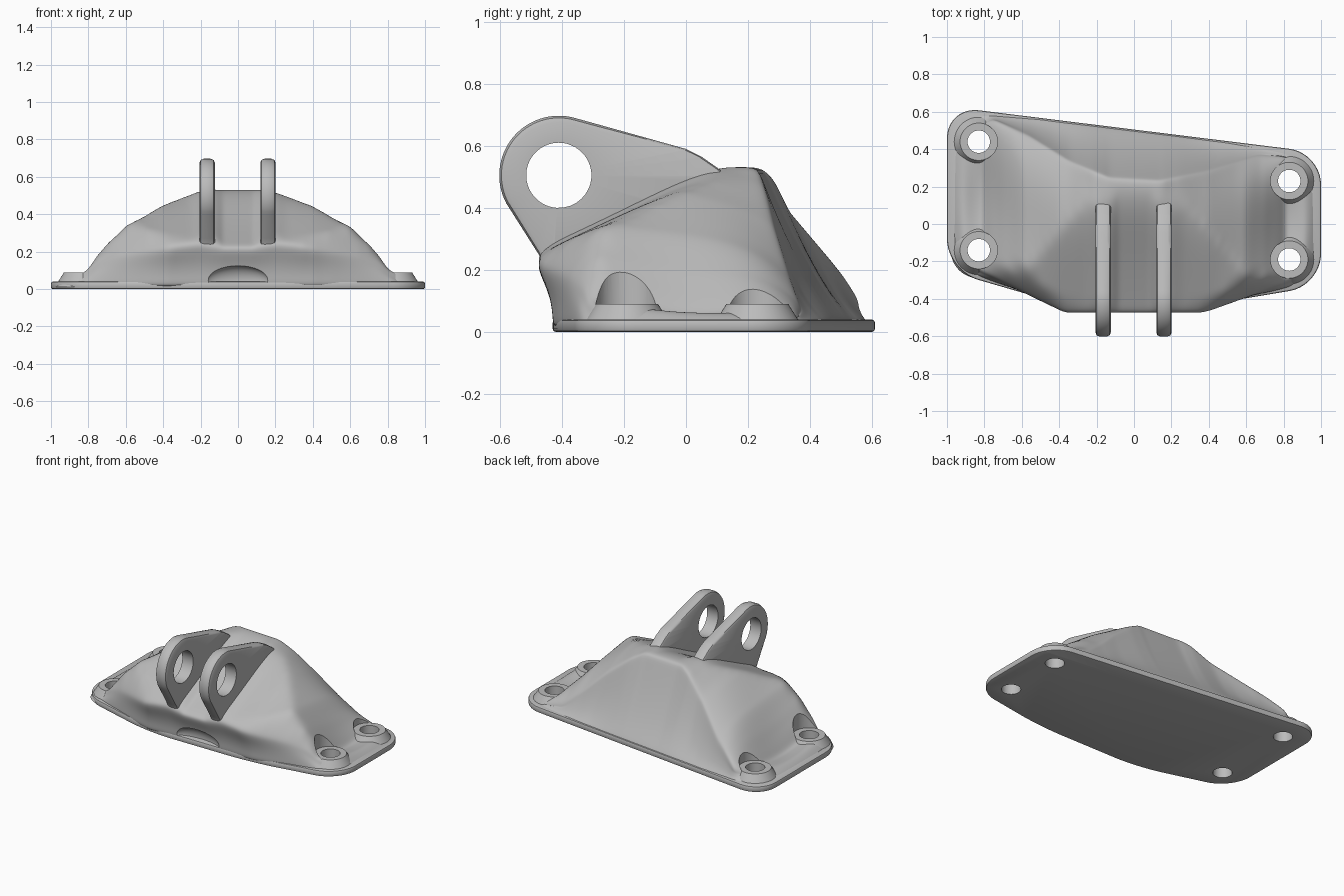
import bpy, bmesh, math

if "Cube" in bpy.data.objects:
    bpy.data.objects.remove(bpy.data.objects["Cube"])

metal = bpy.data.materials.new("plain grey metal")
metal.use_nodes = True
GREY = (0.5, 0.5, 0.5, 1)
metal.diffuse_color = GREY
metal.node_tree.nodes["Principled BSDF"].inputs["Base Color"].default_value = GREY


def make(name, bm):
    bmesh.ops.recalc_face_normals(bm, faces=bm.faces)
    mesh = bpy.data.meshes.new(name)
    bm.to_mesh(mesh)
    bm.free()
    mesh.materials.append(metal)
    ob = bpy.data.objects.new(name, mesh)
    bpy.context.collection.objects.link(ob)
    return ob


def activate(ob):
    bpy.ops.object.select_all(action="DESELECT")
    bpy.context.view_layer.objects.active = ob
    ob.select_set(True)


def modify(ob, kind, **settings):
    mod = ob.modifiers.new(kind, kind)
    for key, value in settings.items():
        setattr(mod, key, value)
    activate(ob)
    bpy.ops.object.modifier_apply(modifier=mod.name)


def cut(ob, cutter):
    modify(ob, "BOOLEAN", operation="DIFFERENCE", solver="EXACT", object=cutter)


def smooth(ob, angle=40):
    activate(ob)
    bpy.ops.object.shade_smooth_by_angle(angle=math.radians(angle))


def interp(x, table):
    for (a, p), (b, q) in zip(table, table[1:]):
        if x <= b:
            return p + (q - p) * max(0, (x - a) / (b - a))
    return table[-1][1]


def skin(bm, rings, closed):
    """Quads between successive closed rings of vertices."""
    pairs = list(zip(rings, rings[1:])) + ([(rings[-1], rings[0])] if closed else [])
    for r, s in pairs:
        for j in range(len(r)):
            k = (j + 1) % len(r)
            bm.faces.new((r[j], r[k], s[k], s[j]))


def discs(name, centres, low, high, r_low, r_high):
    """Upright cylinders or cones at the given plan positions."""
    bm = bmesh.new()
    for x, y in centres:
        new = bmesh.ops.create_cone(bm, cap_ends=True, segments=48, radius1=r_low,
                                    radius2=r_high, depth=high - low)
        bmesh.ops.translate(bm, verts=new["verts"], vec=(x, y, (low + high) / 2))
    return make(name, bm)


BOLTS = [(-.83, .44), (-.83, -.14), (.83, .23), (.83, -.19)]
FRONT = [(-1, -.25), (-.38, -.43), (.4, -.43), (1, -.33)]


def back_edge(x):
    return .505 - .124 * x


# Base plate with rounded corners
bm = bmesh.new()
outline = FRONT + [(1, back_edge(1)), (-1, back_edge(-1))]
bm.faces.new([bm.verts.new((x, y, 0)) for x, y in outline])
bmesh.ops.bevel(bm, geom=bm.verts[:], offset=.17, segments=10, profile=.5, affect="VERTICES")
new = bmesh.ops.extrude_face_region(bm, geom=bm.faces[:], use_keep_orig=True)
bmesh.ops.translate(bm, vec=(0, 0, .04), verts=[v for v in new["geom"]
                                               if isinstance(v, bmesh.types.BMVert)])
plate = make("base_plate", bm)
modify(plate, "BEVEL", width=.01, segments=2, limit_method="ANGLE",
       angle_limit=math.radians(50))

# Arched body: an arch cut by a sloping front plane, with a hollow back face
ARCH = [(0, .535), (.2, .535), (.28, .52), (.4, .46), (.6, .35), (.7, .25), (.76, .18),
        (.81, .1), (.91, .085), (.97, .03)]
CREASE_Y = [(-.97, .46), (-.75, .55), (-.65, .505), (-.56, .465), (-.34, .33), (-.13, .245),
            (.14, .23), (.4, .28), (.55, .325), (.67, .36), (.8, .35), (.97, .26)]
CREASE_Z = [(-.97, .03), (-.85, .07), (-.75, .12), (-.65, .19), (-.56, .24), (-.34, .4),
            (-.22, .5), (-.15, .53), (.15, .53), (.25, .47), (.4, .35), (.55, .2),
            (.67, .1), (.8, .07), (.97, .03)]
FRONT_Z = [(0, .225), (.08, .225), (.2, .245), (.3, .235), (.55, .2), (.65, .18), (.75, .14),
           (.83, .08), (.97, .03)]
LEAN = [(0, -.05), (.35, -.05), (.5, -.02), (.75, .02), (.97, .04)]
VALLEY = [(.4, 0), (.6, .03), (.75, .06), (.85, .04), (.95, 0)]
INSET = [(.5, 0), (.85, .02), (.97, .1)]
FILLET = [(0, -.025), (.08, -.025), (.125, .005), (.2, .015), (.23, .005), (.27, 0)]


def section(x):
    a = abs(x)
    inset, lean = interp(a, INSET), interp(a, LEAN)
    y0, y1 = interp(x, FRONT) + inset, back_edge(x) - .003 - inset
    yf, zf, arch = y0 + lean, interp(a, FRONT_Z), interp(a, ARCH)
    yc, zc = min(interp(x, CREASE_Y), y1 - .03), interp(x, CREASE_Z)
    pts = [(y0 + .03, .01), (y0, .015), (y0, max(.025, zf * .3)),
           (y0 + lean * .3, max(.028, zf * .6)), (yf, zf - .02)]
    for i in range(13):
        t = i / 13
        y = yf + .01 + (yc - yf - .01) * t
        slope = .475 + .466 * y + interp(a, FILLET)
        z = min(arch, slope, zf + 1.4 * (y - yf))
        z = zc + (z - zc) * (1 - t ** 4) - interp(a, VALLEY) * (4 * t * (1 - t)) ** 2
        pts.append((y, max(.03, z)))
    pts += [(yc, zc), (yc + .012, max(.03, zc - .03))]
    for t in (.3, .6, .85):
        sag = .2 * t * (1 - t) * min(1, zc * 3)
        pts.append((yc + (y1 - yc) * t, max(.035, zc + (.04 - zc) * t - sag)))
    return pts + [(y1, .035), (y1, .015), (y1 - .03, .01)]


bm = bmesh.new()
STEPS = 72
rings = []
for i in range(STEPS + 1):
    x = .97 * (2 * i / STEPS - 1)
    rings.append([bm.verts.new((x, y, z)) for y, z in section(x)])
skin(bm, rings, False)
bm.faces.new(rings[0])
bm.faces.new(rings[-1])
body = make("arched_body", bm)
modify(body, "SUBSURF", levels=2)

# Flat bolt seats, through holes and the scoop under the front lip
bosses = discs("bolt_bosses", BOLTS, .01, .09, .15, .1)
seat_cutter = discs("seat_cutter", BOLTS, .088, .8, .1, .1)
hole_cutter = discs("hole_cutter", BOLTS, -.1, .8, .06, .06)
bm = bmesh.new()
bmesh.ops.create_uvsphere(bm, u_segments=32, v_segments=16, radius=1)
bmesh.ops.scale(bm, vec=(.17, .06, .08), verts=bm.verts)
bmesh.ops.translate(bm, vec=(0, -.45, .045), verts=bm.verts)
scoop_cutter = make("scoop_cutter", bm)
cut(body, seat_cutter)
cut(body, scoop_cutter)
for ob in (plate, body, bosses):
    cut(ob, hole_cutter)
    smooth(ob)
for cutter in (seat_cutter, hole_cutter, scoop_cutter):
    bpy.data.objects.remove(cutter)

# Two upright lugs with rounded rims, each swept around its pin hole
PIN_Y, PIN_Z = -.41, .505
LUG_R, HOLE_R, THICK = .192, .105, .082
rim = []
for i in range(33):
    t = math.radians(74 + 134 * i / 32)
    rim.append((PIN_Y + LUG_R * math.cos(t), PIN_Z + LUG_R * math.sin(t)))
tail = [rim[-1], (-.475, .25), (-.43, .15), (.1, .35), (.14, .5), (.1, .53), (.05, .565),
        (0, .59), rim[0]]
for (ya, za), (yb, zb) in zip(tail, tail[1:]):
    rim += [(ya + (yb - ya) * k / 8, za + (zb - za) * k / 8) for k in range(1, 9)]
rim.pop()
ROUND = [(0, .022), (.006, .007), (.022, 0)]
profile = ROUND + [(THICK - x, d) for x, d in reversed(ROUND)]
for name, x0 in (("right_lug", -.206), ("left_lug", .119)):
    bm = bmesh.new()
    rings = []
    for y, z in rim:
        r = math.hypot(y - PIN_Y, z - PIN_Z)
        c, s = (y - PIN_Y) / r, (z - PIN_Z) / r
        loop = [(0, HOLE_R)] + [(x, r - d) for x, d in profile] + [(THICK, HOLE_R)]
        rings.append([bm.verts.new((x0 + x, PIN_Y + q * c, PIN_Z + q * s)) for x, q in loop])
    skin(bm, rings, True)
    smooth(make(name, bm))
